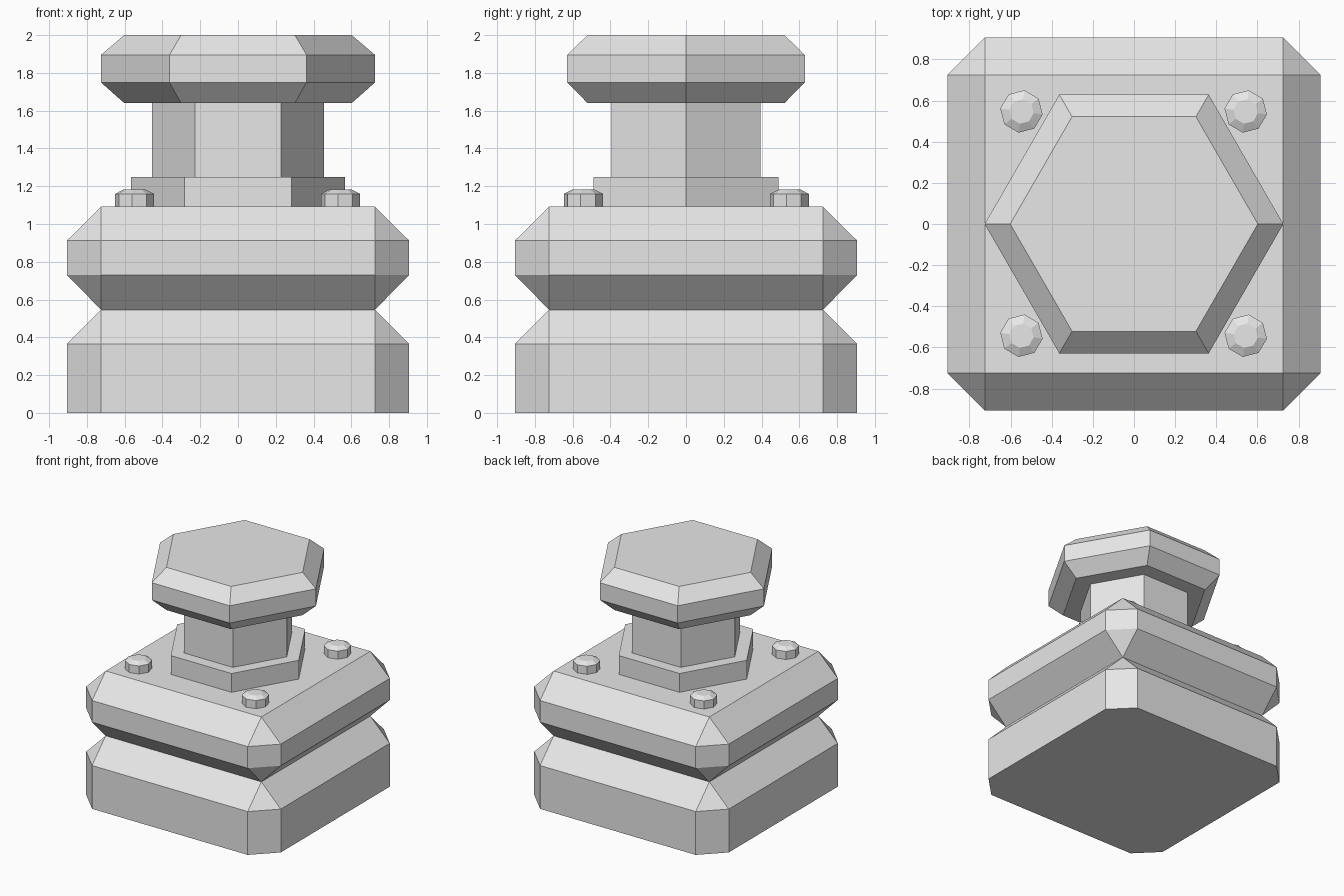
import bpy, bmesh
from math import cos, sin, tau, radians

cube = bpy.data.objects.get("Cube")
if cube:
    bpy.data.objects.remove(cube, do_unlink=True)

grey = bpy.data.materials.new("light grey")
grey.use_nodes = True
grey.diffuse_color = (0.8, 0.8, 0.8, 1)
bsdf = next(n for n in grey.node_tree.nodes if n.type == 'BSDF_PRINCIPLED')
bsdf.inputs["Base Color"].default_value = (0.8, 0.8, 0.8, 1)


def loft(name, rings, location=(0, 0, 0)):
    """Skin a stack of rings (bottom to top), capped at both ends."""
    bm = bmesh.new()
    loops = [[bm.verts.new(p) for p in ring] for ring in rings]
    n = len(loops[0])
    for low, high in zip(loops, loops[1:]):
        for i in range(n):
            j = (i + 1) % n
            bm.faces.new((low[i], low[j], high[j], high[i]))
    bm.faces.new(loops[0][::-1])
    bm.faces.new(loops[-1])
    bmesh.ops.remove_doubles(bm, verts=bm.verts, dist=0.0005)
    bmesh.ops.recalc_face_normals(bm, faces=bm.faces)
    mesh = bpy.data.meshes.new(name)
    bm.to_mesh(mesh)
    bm.free()
    mesh.materials.append(grey)
    obj = bpy.data.objects.new(name, mesh)
    obj.location = location
    bpy.context.collection.objects.link(obj)
    return obj


def polygon(sides, radius, z, turn=0):
    return [(radius * cos(turn + tau * i / sides),
             radius * sin(turn + tau * i / sides), z) for i in range(sides)]


INNER, OUTER = 0.725, 0.906


def square(half, z):
    """Square ring whose corners are cut back to INNER."""
    h, c = half, INNER
    return [(h, -c, z), (h, c, z), (c, h, z), (-c, h, z),
            (-h, c, z), (-h, -c, z), (-c, -h, z), (c, -h, z)]


# Square base and the chamfered slab resting on it
loft("base_block", [square(OUTER, 0), square(OUTER, 0.365), square(INNER, 0.546)])
loft("upper_slab", [square(INNER, 0.546), square(OUTER, 0.73),
                    square(OUTER, 0.912), square(INNER, 1.092)])

# Hexagonal collar, column and chamfered head
loft("collar", [polygon(6, 0.566, z) for z in (1.092, 1.25)])
loft("column", [polygon(6, 0.455, z) for z in (1.25, 1.64)])
loft("head", [polygon(6, r, z) for r, z in
              ((0.602, 1.64), (0.726, 1.75), (0.726, 1.895), (0.602, 2.0))])

# Four corner bolts
for side, x in (("left", 0.543), ("right", -0.547)):
    for end, y in (("front", -0.543), ("back", 0.547)):
        loft(f"bolt_{end}_{side}",
             [polygon(8, r, z, radians(-8)) for r, z in
              ((0.104, 0), (0.104, 0.068), (0.06, 0.09))], (x, y, 1.092))
